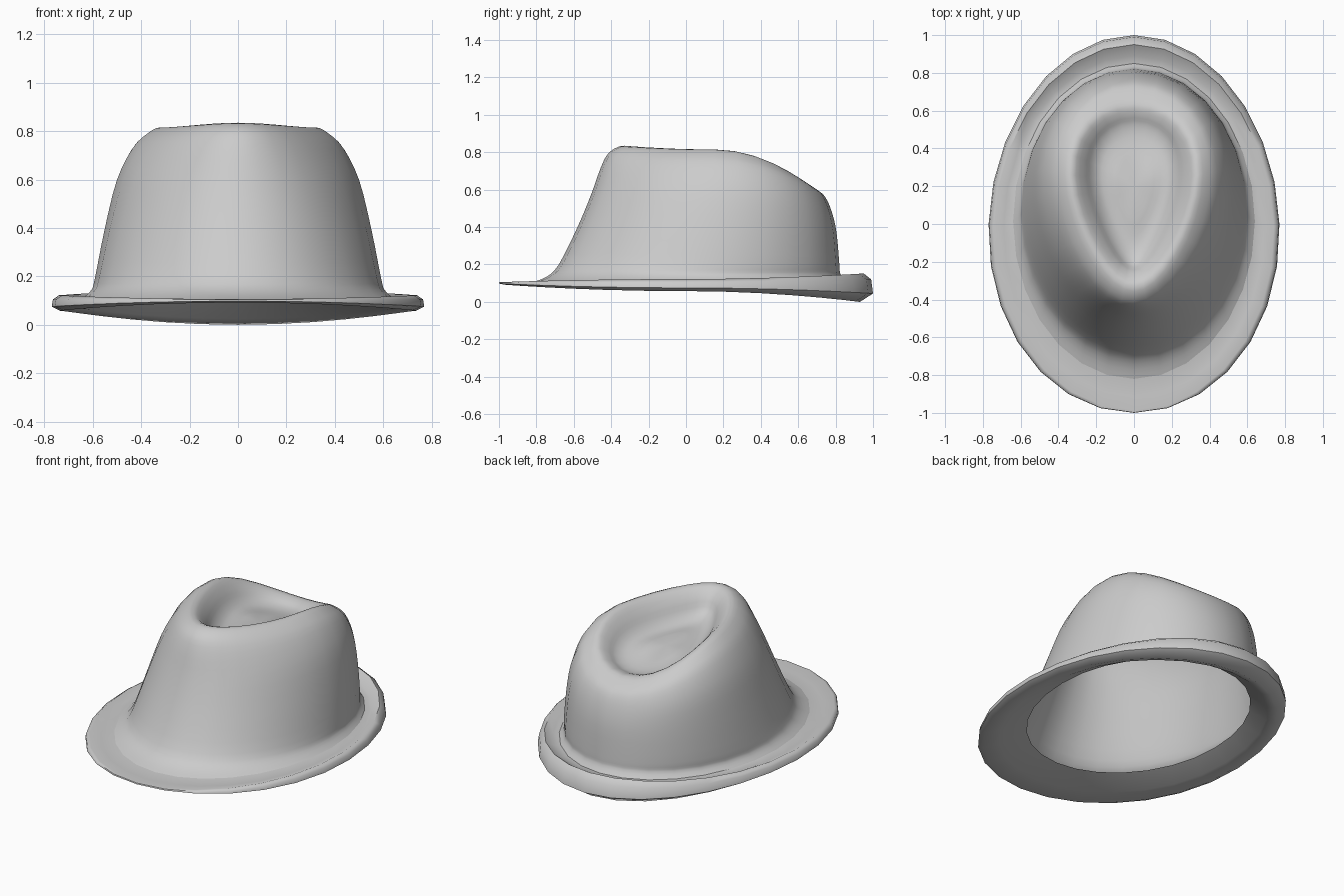
import bpy
import bmesh
from math import sin, cos, tau

if "Cube" in bpy.data.objects:
    bpy.data.objects.remove(bpy.data.objects["Cube"])

SEGS = 28

# Each ring: half width, front y, back y, z at front, z at side, z at back, egg factor
BRIM = [
    (.565, -.68, .76, .125, .115, .100, 0),
    (.67, -.86, .87, .095, .070, .025, -.02),
    (.735, -.97, .93, .092, .058, .000, -.04),
    (.77, -1.0, 1.0, .098, .075, .045, -.04),
    (.765, -.998, .99, .105, .105, .120, -.04),
    (.74, -.985, .95, .106, .122, .152, -.03),
    (.69, -.91, .89, .098, .100, .115, -.02),
    (.64, -.82, .85, .105, .112, .110, 0),
]
CROWN = [
    (.64, -.82, .85, .105, .112, .110, 0),
    (.605, -.745, .825, .135, .145, .150, 0),
    (.59, -.68, .82, .20, .20, .20, .02),
    (.55, -.58, .805, .40, .40, .37, .06),
    (.50, -.505, .78, .58, .60, .48, .12),
    (.435, -.455, .745, .72, .73, .56, .18),
    (.375, -.41, .70, .80, .79, .60, .24),
    (.315, -.33, .635, .835, .815, .635, .30),
    (.255, -.26, .58, .785, .76, .63, .35),
    (.21, -.21, .53, .71, .70, .612, .40),
    (.16, -.11, .46, .67, .665, .61, .40),
    (.08, .03, .35, .67, .665, .63, .3),
]


def ring_points(r):
    w, yf, yb, zf, zs, zb, egg = r
    mid, half = (yf + yb) / 2, (yb - yf) / 2
    for i in range(SEGS):
        c, s = cos(tau * i / SEGS), sin(tau * i / SEGS)
        z = zs + ((zb if s > 0 else zf) - zs) * s * s
        yield (w * c * (1 + egg * s), mid + half * s, z)


def refine(rings, steps):
    # smooth spline through the ring parameters
    out = []
    for i in range(len(rings) - 1):
        p = [rings[max(0, min(len(rings) - 1, i + k))] for k in (-1, 0, 1, 2)]
        for j in range(steps):
            t = j / steps
            out.append([.5 * (2 * b + (c - a) * t + (2 * a - 5 * b + 4 * c - d) * t * t
                              + (3 * b - a - 3 * c + d) * t ** 3) for a, b, c, d in zip(*p)])
    return out + [rings[-1]]


def loft(name, rings, cap=None):
    bm = bmesh.new()
    loops = [[bm.verts.new(p) for p in ring_points(r)] for r in rings]
    for a, b in zip(loops, loops[1:]):
        for i in range(SEGS):
            j = (i + 1) % SEGS
            bm.faces.new((a[i], a[j], b[j], b[i]))
    if cap:
        tip = bm.verts.new(cap)
        for i in range(SEGS):
            bm.faces.new((loops[-1][i], loops[-1][(i + 1) % SEGS], tip))
    mesh = bpy.data.meshes.new(name)
    bm.to_mesh(mesh)
    bm.free()
    ob = bpy.data.objects.new(name, mesh)
    bpy.context.collection.objects.link(ob)
    bpy.ops.object.select_all(action='DESELECT')
    ob.select_set(True)
    bpy.context.view_layer.objects.active = ob
    bpy.ops.object.shade_smooth_by_angle(angle=1.1)


# Brim: underside, rolled edge and top
loft("brim", BRIM)
# Crown: flared wall, ridge and teardrop dent
loft("crown", refine(CROWN, 3), cap=(0, .19, .658))
